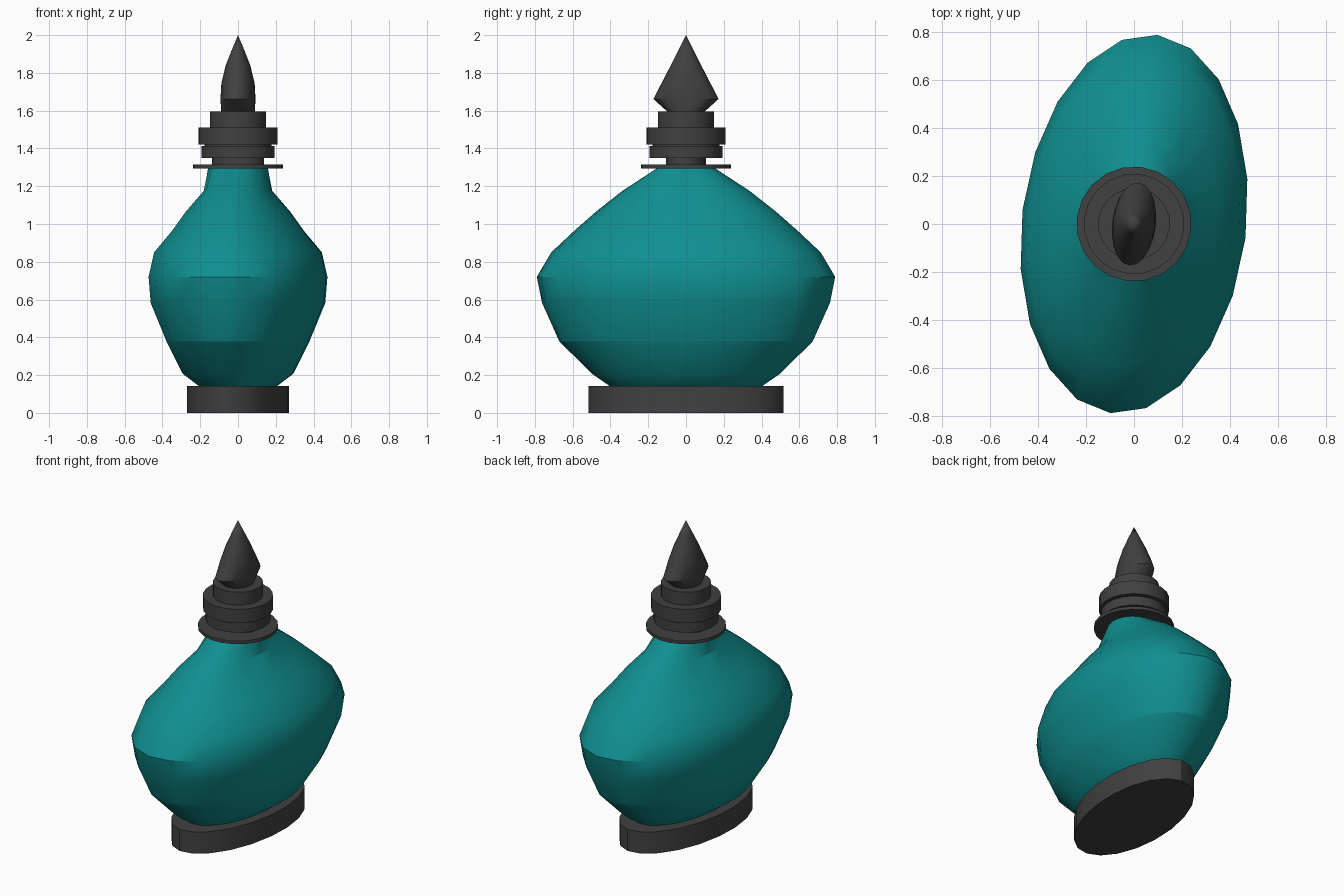
import bpy, bmesh, math

if "Cube" in bpy.data.objects:
    bpy.data.objects.remove(bpy.data.objects["Cube"])

SIDES = 20
TILT = math.radians(-7.1)   # the oval parts are turned slightly about z


def material(name, colour):
    m = bpy.data.materials.new(name)
    m.diffuse_color = (*colour, 1)
    m.use_nodes = True
    m.node_tree.nodes["Principled BSDF"].inputs["Base Color"].default_value = m.diffuse_color
    return m


teal = material("teal_glass", (0.005, 0.275, 0.28))
grey = material("dark_grey", (0.052, 0.052, 0.052))


def oval(ex, ey):
    """Semi-axes of the turned ellipse whose half extents are ex, ey."""
    c2, s2 = math.cos(TILT) ** 2, math.sin(TILT) ** 2
    a2 = (ex * ex * c2 - ey * ey * s2) / (c2 - s2)
    b2 = (ey * ey * c2 - ex * ex * s2) / (c2 - s2)
    return math.sqrt(max(a2, 0)), math.sqrt(max(b2, 0))


def loft(name, rings, mat, angle=30, crease=None):
    """Skin oval rings given as (z, half width x, half depth y)."""
    bm = bmesh.new()
    loops = []
    c, s = math.cos(TILT), math.sin(TILT)
    for z, ex, ey in rings:
        if ex == 0:
            loops.append([bm.verts.new((0, 0, z))] * SIDES)
            continue
        a, b = oval(ex, ey)
        loop = []
        for i in range(SIDES):
            t = 2 * math.pi * i / SIDES
            x, y = a * math.cos(t), b * math.sin(t)
            loop.append(bm.verts.new((x * c - y * s, x * s + y * c, z)))
        loops.append(loop)
    for lo, hi in zip(loops, loops[1:]):
        for i in range(SIDES):
            j = (i + 1) % SIDES
            if hi[i] is hi[j]:
                bm.faces.new((lo[i], lo[j], hi[i]))
            else:
                bm.faces.new((lo[i], lo[j], hi[j], hi[i]))
    bm.faces.new(loops[0][::-1])
    if rings[-1][1] > 0:
        bm.faces.new(loops[-1])
    for e in bm.edges:
        if crease and all(abs(v.co.z - crease) < 1e-4 for v in e.verts):
            e.smooth = False
    mesh = bpy.data.meshes.new(name)
    bm.to_mesh(mesh)
    bm.free()
    mesh.materials.append(mat)
    ob = bpy.data.objects.new(name, mesh)
    bpy.context.collection.objects.link(ob)
    bpy.ops.object.select_all(action='DESELECT')
    ob.select_set(True)
    bpy.context.view_layer.objects.active = ob
    bpy.ops.object.shade_smooth_by_angle(angle=math.radians(angle))
    return ob


# Oval foot
loft("base", [(0, 0.272, 0.516), (0.142, 0.272, 0.516)], grey)

# Flattened flask body
loft("bottle_body", [
    (0.14, 0.205, 0.402), (0.208, 0.295, 0.50), (0.378, 0.38, 0.672),
    (0.582, 0.465, 0.764), (0.72, 0.476, 0.792), (0.85, 0.447, 0.715),
    (0.965, 0.35, 0.592), (1.065, 0.278, 0.478), (1.175, 0.182, 0.338),
    (1.295, 0.16, 0.155)], teal, crease=0.378)

# Stacked collar rings
for name, z0, z1, rx, ry in (
        ("collar_disc", 1.295, 1.315, 0.24, 0.24),
        ("collar_neck", 1.315, 1.352, 0.138, 0.106),
        ("lower_ring", 1.35, 1.412, 0.196, 0.196),
        ("ring_gap", 1.412, 1.42, 0.18, 0.18),
        ("upper_ring", 1.42, 1.51, 0.21, 0.21),
        ("cap_ring", 1.51, 1.595, 0.15, 0.15)):
    loft(name, [(z0, rx, ry), (z1, rx, ry)], grey)

# Pointed stopper
loft("stopper_point", [
    (1.593, 0.09, 0.097), (1.662, 0.093, 0.173), (1.745, 0.089, 0.13),
    (1.84, 0.066, 0.081), (1.92, 0.034, 0.04), (2.0, 0, 0)], grey)
